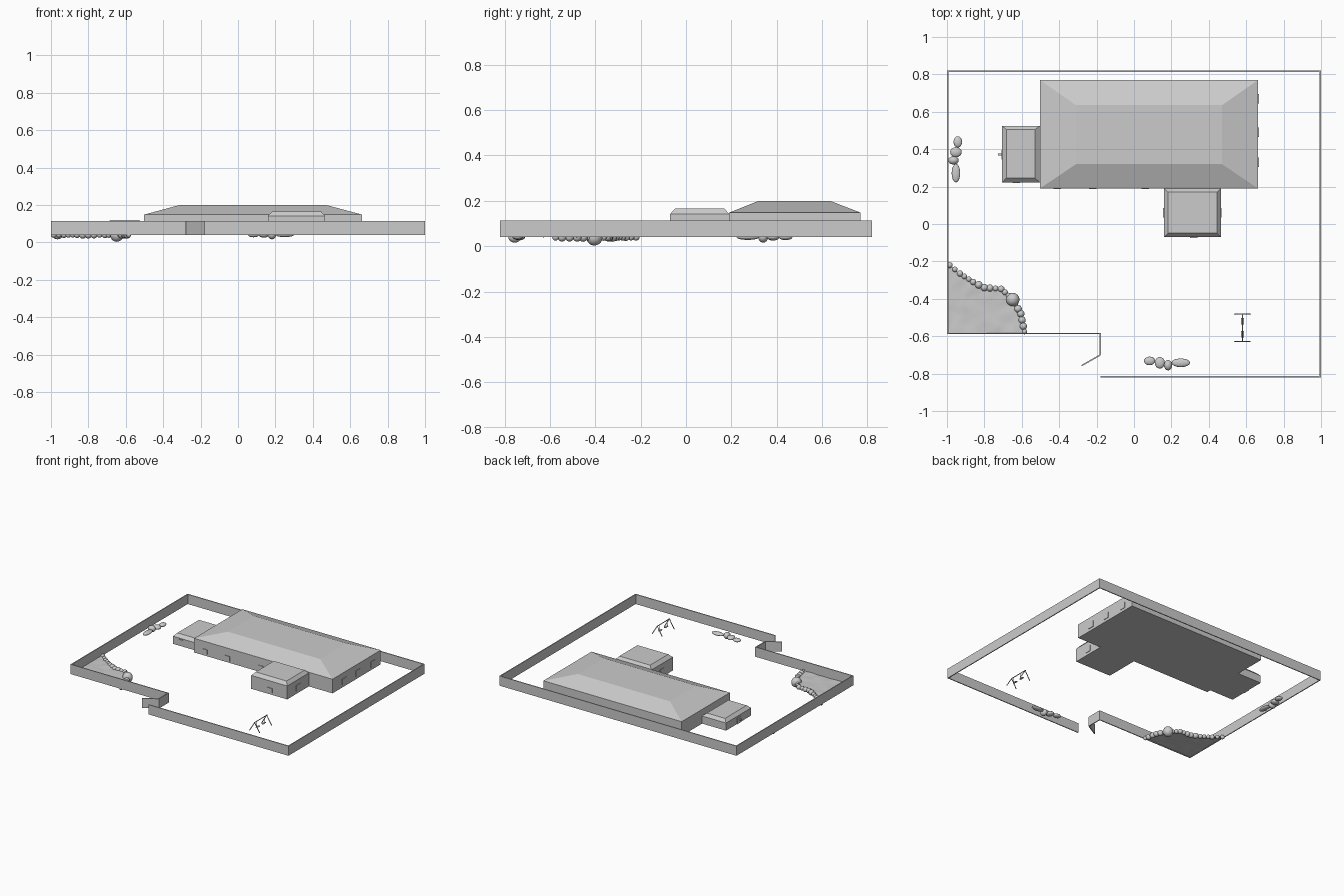
import bpy, bmesh, random
from mathutils import Vector, noise

random.seed(4)
cube = bpy.data.objects.get("Cube")
if cube:
    bpy.data.objects.remove(cube)

GROUND, FENCE_TOP = 0.04, 0.114


def make(name, bm, smooth=False):
    bmesh.ops.recalc_face_normals(bm, faces=bm.faces)
    me = bpy.data.meshes.new(name)
    bm.to_mesh(me)
    bm.free()
    if smooth:
        me.shade_smooth()
    ob = bpy.data.objects.new(name, me)
    bpy.context.collection.objects.link(ob)
    return ob


def box(name, x0, x1, y0, y1, z0, z1):
    bm = bmesh.new()
    bmesh.ops.create_cube(bm, size=1)
    bmesh.ops.scale(bm, vec=(x1 - x0, y1 - y0, z1 - z0), verts=bm.verts)
    bmesh.ops.translate(bm, vec=((x0 + x1) / 2, (y0 + y1) / 2, (z0 + z1) / 2), verts=bm.verts)
    return make(name, bm)


def strip(name, path):
    """Thin upright panel wall following a plan path."""
    bm = bmesh.new()
    cols = [[bm.verts.new((x, y, z)) for z in (GROUND, FENCE_TOP)] for x, y in path]
    for a, b in zip(cols, cols[1:]):
        bm.faces.new((a[0], b[0], b[1], a[1]))
    ob = make(name, bm)
    mod = ob.modifiers.new("thickness", 'SOLIDIFY')
    mod.thickness, mod.offset, mod.use_even_offset = 0.007, 0, True


def hall(name, base, top, eave, ridge):
    """Block with a truncated hip roof; rectangles are x0, x1, y0, y1."""
    bm = bmesh.new()
    rings = []
    for (x0, x1, y0, y1), z in ((base, GROUND), (base, eave), (top, ridge)):
        rings.append([bm.verts.new((x, y, z)) for x, y in ((x0, y0), (x1, y0), (x1, y1), (x0, y1))])
    for a, b in zip(rings, rings[1:]):
        for i in range(4):
            j = (i + 1) % 4
            bm.faces.new((a[i], a[j], b[j], b[i]))
    bm.faces.new(rings[0])
    bm.faces.new(rings[2])
    make(name, bm)


def stone(name, x, y, rx, ry, rz):
    bm = bmesh.new()
    bmesh.ops.create_uvsphere(bm, u_segments=16, v_segments=10, radius=1)
    bmesh.ops.scale(bm, vec=(rx, ry, rz), verts=bm.verts)
    bmesh.ops.translate(bm, vec=(x, y, GROUND), verts=bm.verts)
    make(name, bm, True)


def rod(name, a, b, radius=0.003):
    a, b = Vector(a), Vector(b)
    bm = bmesh.new()
    bmesh.ops.create_cone(bm, cap_ends=True, segments=8, radius1=radius, radius2=radius, depth=(b - a).length)
    bmesh.ops.rotate(bm, matrix=(b - a).to_track_quat('Z', 'Y').to_matrix(), verts=bm.verts)
    bmesh.ops.translate(bm, vec=(a + b) / 2, verts=bm.verts)
    make(name, bm, True)


# Perimeter fence and open gate
EX, EY = 0.9965, 0.8165
strip("fence", [(-0.18, -EY), (EX, -EY), (EX, EY), (-EX, EY), (-EX, -0.585), (-0.18, -0.585), (-0.18, -0.70)])
strip("gate", [(-0.18, -0.70), (-0.28, -0.757)])

# Building
hall("main_hall", (-0.503, 0.664, 0.19, 0.77), (-0.31, 0.47, 0.32, 0.635), 0.148, 0.20)
hall("front_wing", (0.16, 0.464, -0.07, 0.19), (0.183, 0.443, -0.048, 0.17), 0.142, 0.166)
hall("side_wing", (-0.705, -0.503, 0.222, 0.525), (-0.683, -0.53, 0.245, 0.505), 0.098, 0.12)

# Windows and doors standing slightly proud of the walls
for i, (x, y) in enumerate([(-0.41, 0.19), (-0.22, 0.19), (0.06, 0.19), (0.32, -0.07), (-0.63, 0.222)]):
    box(f"front_window_{i}", x - 0.02, x + 0.02, y - 0.004, y + 0.004, 0.055, 0.09)
for i, (x, y) in enumerate([(0.664, 0.67), (0.664, 0.49), (0.664, 0.33), (0.464, 0.06), (0.16, 0.06)]):
    box(f"side_window_{i}", x - 0.004, x + 0.004, y - 0.025, y + 0.025, 0.06, 0.105)
box("side_door", -0.709, -0.70, 0.345, 0.395, GROUND, 0.085)
box("side_door_canopy", -0.727, -0.70, 0.365, 0.377, 0.066, 0.072)

# Rippled pond surface
shore = [(-0.985, -0.22), (-0.93, -0.265), (-0.86, -0.31), (-0.80, -0.34), (-0.71, -0.347),
         (-0.65, -0.40), (-0.605, -0.48), (-0.585, -0.58)]
bm = bmesh.new()
rim = [bm.verts.new((x, y, GROUND)) for x, y in shore + [(-0.993, -0.583), (-0.993, -0.22)]]
bm.faces.new(rim)
bmesh.ops.triangulate(bm, faces=bm.faces)
bmesh.ops.subdivide_edges(bm, edges=bm.edges, cuts=11, use_grid_fill=True)
for v in bm.verts:
    v.co.z += 0.004 * noise.noise(v.co * 18) + 0.003
make("pond", bm, True)

# Stones along the shore, evenly spaced, with one boulder
pts = [Vector(p) for p in shore]
count = 0
for a, b in zip(pts, pts[1:]):
    steps = max(2, round((b - a).length / 0.031))
    for k in range(steps):
        p = a.lerp(b, k / steps)
        r = random.uniform(0.014, 0.021)
        stone(f"shore_stone_{count}", p.x, p.y, r, r, r)
        count += 1
stone("shore_stone_end", -0.585, -0.575, 0.013, 0.015, 0.015)
stone("shore_boulder", -0.648, -0.404, 0.036, 0.036, 0.037)

# Two rock groups
rocks = [(0.083, -0.732, 0.03, 0.023, 0.013), (0.138, -0.742, 0.027, 0.031, 0.015),
         (0.182, -0.755, 0.022, 0.028, 0.024), (0.25, -0.742, 0.05, 0.023, 0.012)]
for i, (x, y, rx, ry, rz) in enumerate(rocks):
    stone(f"front_rock_{i}", x, y, rx, ry, rz)
    stone(f"side_rock_{i}", -0.21 + y, 0.522 - x, ry, rx, rz)

# Swing set
SX, TOP = 0.58, 0.108
for side, y in (("front", -0.628), ("back", -0.482)):
    for leg, dx in (("right", -0.042), ("left", 0.042)):
        rod(f"swing_{side}_{leg}_leg", (SX + dx, y, GROUND), (SX, y, TOP))
rod("swing_beam", (SX, -0.632, TOP), (SX, -0.478, TOP))
for i, y in enumerate((-0.59, -0.52)):
    for d in (-0.014, 0.014):
        rod(f"swing_rope_{i}", (SX, y + d, 0.062), (SX, y + d, TOP), 0.0012)
    box(f"swing_seat_{i}", SX - 0.007, SX + 0.007, y - 0.017, y + 0.017, 0.06, 0.064)
